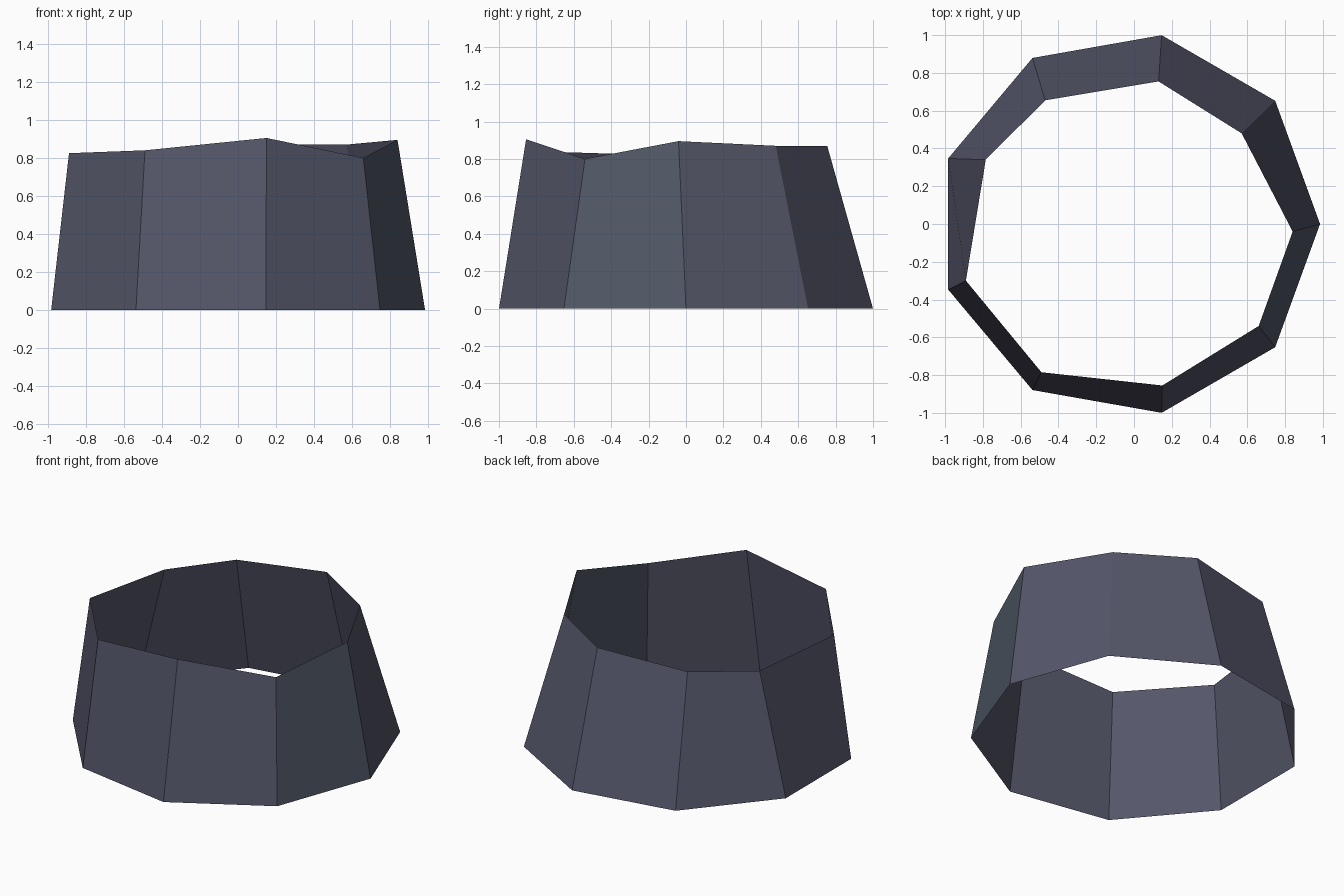
import bpy, bmesh, math

cube = bpy.data.objects.get("Cube")
if cube:
    bpy.data.objects.remove(cube, do_unlink=True)

SIDES = 9


def make_material(name, rgb):
    mat = bpy.data.materials.new(name)
    mat.use_nodes = True
    color = (*rgb, 1.0)
    mat.diffuse_color = color
    shader = mat.node_tree.nodes["Principled BSDF"]
    shader.inputs["Base Color"].default_value = color
    shader.inputs["Roughness"].default_value = 0.9
    return mat


slate = make_material("slate", (0.089, 0.093, 0.141))
green_slate = make_material("green slate", (0.084, 0.102, 0.138))

# Uneven upper rim, counter-clockwise from +x
rim = [
    (0.84, -0.04, 0.895), (0.57, 0.48, 0.87), (0.13, 0.755, 0.87),
    (-0.47, 0.655, 0.83), (-0.785, 0.34, 0.80), (-0.89, -0.30, 0.825),
    (-0.49, -0.785, 0.84), (0.15, -0.855, 0.905), (0.66, -0.54, 0.80),
]

# Open, single-skinned tapering wall on a regular base
bm = bmesh.new()
base = []
for i in range(SIDES):
    a = math.tau * i / SIDES
    base.append(bm.verts.new((1.015 * math.cos(a) - 0.03, 1.015 * math.sin(a), 0)))
top = [bm.verts.new(p) for p in rim]
for i in range(SIDES):
    j = (i + 1) % SIDES
    face = bm.faces.new((base[i], base[j], top[j], top[i]))
    # The panel closing the ring is the greener one
    face.material_index = 1 if j == 0 else 0

mesh = bpy.data.meshes.new("ring_wall")
bm.to_mesh(mesh)
bm.free()
mesh.materials.append(slate)
mesh.materials.append(green_slate)
wall = bpy.data.objects.new("ring_wall", mesh)
bpy.context.collection.objects.link(wall)
